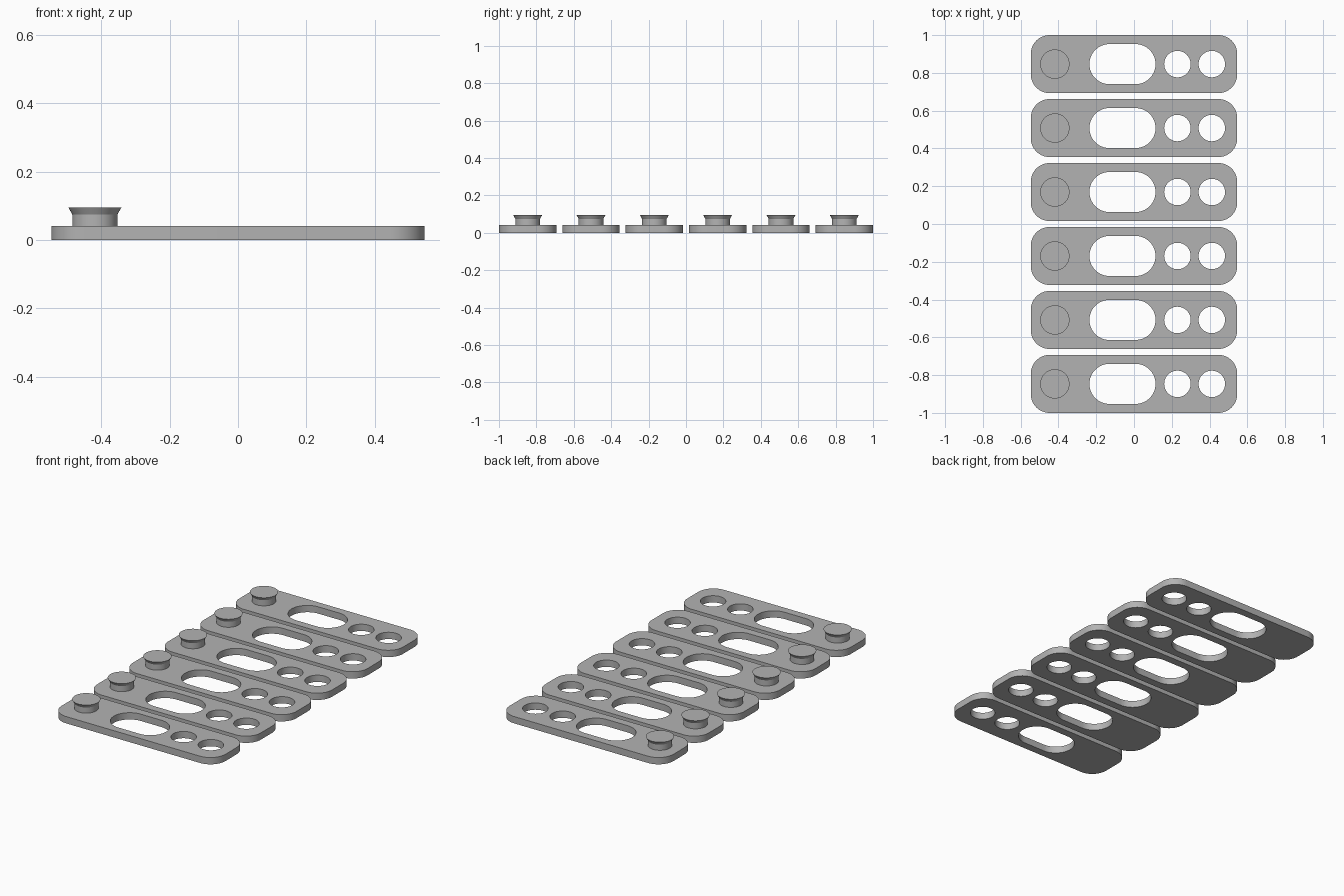
import bpy, bmesh, math

if "Cube" in bpy.data.objects:
    bpy.data.objects.remove(bpy.data.objects["Cube"])

PLATE_TOP = 0.041
PITCH = 0.3386

grey = bpy.data.materials.new("grey plastic")
grey.diffuse_color = (0.45, 0.45, 0.45, 1)
grey.use_nodes = True
grey.node_tree.nodes["Principled BSDF"].inputs["Base Color"].default_value = grey.diffuse_color


def rounded_rect(cx, hx, hy, r, steps=16):
    """Outline of a rounded rectangle; a circle or slot when r fills it."""
    pts = []
    for k, (sx, sy) in enumerate([(1, 1), (-1, 1), (-1, -1), (1, -1)]):
        for i in range(steps + 1):
            a = math.pi / 2 * (k + i / steps)
            p = (cx + sx * (hx - r) + r * math.cos(a), sy * (hy - r) + r * math.sin(a))
            if not pts or math.dist(p, pts[-1]) > 1e-5:
                pts.append(p)
    if math.dist(pts[0], pts[-1]) < 1e-5:
        pts.pop()
    return pts


def finish(mesh):
    mesh.materials.clear()
    mesh.materials.append(grey)
    return mesh


# Strap: rounded plate with a slot and two round holes
curve = bpy.data.curves.new("strap_outline", 'CURVE')
curve.dimensions = '2D'
curve.fill_mode = 'BOTH'
curve.extrude = PLATE_TOP / 2
for outline in (rounded_rect(0, 0.5465, 0.1535, 0.1),
                rounded_rect(-0.061, 0.175, 0.106, 0.106),
                rounded_rect(0.23, 0.07, 0.07, 0.07),
                rounded_rect(0.412, 0.07, 0.07, 0.07)):
    spline = curve.splines.new('POLY')
    spline.points.add(len(outline) - 1)
    for point, (x, y) in zip(spline.points, outline):
        point.co = (x, y, 0, 1)
    spline.use_cyclic_u = True
helper = bpy.data.objects.new("strap_outline", curve)
bpy.context.collection.objects.link(helper)
bpy.context.view_layer.update()
strap_mesh = bpy.data.meshes.new_from_object(
    helper.evaluated_get(bpy.context.evaluated_depsgraph_get()))
bpy.data.objects.remove(helper)
bm = bmesh.new()
bm.from_mesh(strap_mesh)
bmesh.ops.remove_doubles(bm, verts=bm.verts, dist=1e-5)
bmesh.ops.recalc_face_normals(bm, faces=bm.faces)
bmesh.ops.translate(bm, verts=bm.verts, vec=(0, 0, PLATE_TOP / 2))
bm.to_mesh(strap_mesh)
bm.free()
finish(strap_mesh)

# Stud: straight neck with a flared flat head
bm = bmesh.new()
SIDES = 64
rings = []
for r, z in ((0.066, PLATE_TOP), (0.066, 0.075), (0.0775, 0.095)):
    rings.append([bm.verts.new((r * math.cos(2 * math.pi * i / SIDES),
                                r * math.sin(2 * math.pi * i / SIDES), z))
                  for i in range(SIDES)])
for low, high in zip(rings, rings[1:]):
    for i in range(SIDES):
        j = (i + 1) % SIDES
        bm.faces.new((low[i], low[j], high[j], high[i]))
bm.faces.new(rings[-1])
stud_mesh = bpy.data.meshes.new("stud")
bm.to_mesh(stud_mesh)
bm.free()
finish(stud_mesh)

# Six straps side by side, each with its stud
for n in range(6):
    y = (n - 2.5) * PITCH
    for name, mesh, x in (("strap", strap_mesh, 0), ("stud", stud_mesh, -0.419)):
        ob = bpy.data.objects.new(f"{name}_{n + 1}", mesh.copy())
        ob.location = (x, y, 0)
        bpy.context.collection.objects.link(ob)
        ob.select_set(True)
        bpy.context.view_layer.objects.active = ob
bpy.ops.object.shade_smooth_by_angle(angle=math.radians(25))
